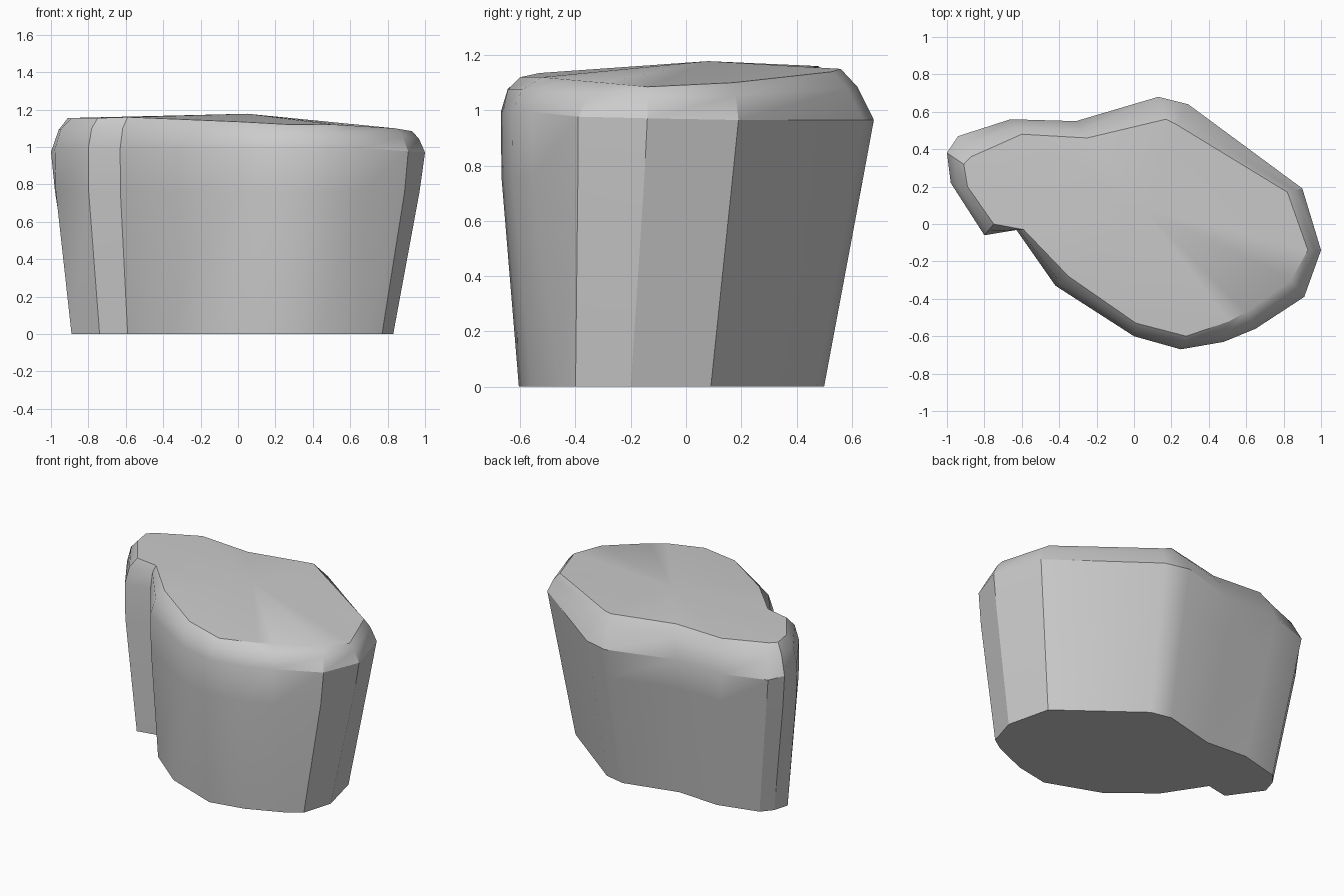
import bpy, bmesh, math
from mathutils import Vector

# Stations around the boulder: base xy, widest rim xy, top edge xyz, front-style rounding (0..1)
STATIONS = [
    ((0.83, -0.20), (1.00, -0.14), (0.93, -0.14, 1.085), 0.2),
    ((0.76, 0.09), (0.90, 0.19), (0.82, 0.17, 1.10), 0.0),
    ((0.26, 0.47), (0.29, 0.64), (0.23, 0.53, 1.14), 0.0),
    ((0.12, 0.50), (0.13, 0.68), (0.17, 0.56, 1.15), 0.0),
    ((-0.24, 0.41), (-0.31, 0.55), (-0.25, 0.46, 1.155), 0.0),
    ((-0.53, 0.43), (-0.66, 0.56), (-0.60, 0.48, 1.16), 0.0),
    ((-0.80, 0.36), (-0.94, 0.47), (-0.87, 0.36, 1.155), 0.0),
    ((-0.86, 0.29), (-1.00, 0.38), (-0.91, 0.32, 1.155), 0.3),
    ((-0.89, 0.19), (-0.98, 0.22), (-0.89, 0.20, 1.155), 0.8),
    ((-0.74, -0.02), (-0.80, -0.06), (-0.75, 0.00, 1.155), 1.0),
    ((-0.59, 0.01), (-0.63, -0.03), (-0.59, -0.03, 1.16), 1.0),
    ((-0.42, -0.25), (-0.42, -0.33), (-0.35, -0.28, 1.15), 1.0),
    ((-0.15, -0.47), (0.00, -0.60), (0.01, -0.53, 1.135), 1.0),
    ((0.21, -0.605), (0.25, -0.67), (0.28, -0.60, 1.12), 1.0),
    ((0.44, -0.56), (0.48, -0.63), (0.51, -0.52, 1.12), 1.0),
    ((0.68, -0.46), (0.65, -0.56), (0.60, -0.47, 1.115), 1.0),
    ((0.77, -0.40), (0.91, -0.39), (0.84, -0.30, 1.10), 0.4),
]
RIM_Z, MID_Z = 0.965, 0.76


def column(base, rim, top, rounding):
    """Profile from the ground to the top edge at one station."""
    b, t = Vector((*base, 0)), Vector(top)
    r = Vector((*rim, RIM_Z + 0.03 * rounding))
    mid = b.lerp(r, 0.79 + 0.18 * rounding)
    mid.z = MID_Z
    shoulder = r.lerp(t, 0.5 - 0.15 * rounding)
    shoulder.z = r.z + (t.z - r.z) * 0.65
    return [b, mid, r, shoulder, t]


# Boulder: lofted columns, flat underside, slightly domed top
bm = bmesh.new()
cols = [[bm.verts.new(p) for p in column(*s)] for s in STATIONS]
peak = bm.verts.new((0.05, 0.08, 1.178))
n = len(cols)
for i in range(n):
    a, b = cols[i], cols[(i + 1) % n]
    for k in range(len(a) - 1):
        bm.faces.new((a[k], b[k], b[k + 1], a[k + 1]))
    bm.faces.new((a[-1], b[-1], peak))
bm.faces.new([c[0] for c in reversed(cols)])
bmesh.ops.recalc_face_normals(bm, faces=bm.faces)

mesh = bpy.data.meshes.new("boulder")
bm.to_mesh(mesh)
bm.free()
boulder = bpy.data.objects.new("boulder", mesh)
bpy.context.collection.objects.link(boulder)
bpy.context.view_layer.objects.active = boulder
boulder.select_set(True)
bpy.ops.object.shade_smooth_by_angle(angle=math.radians(30))
